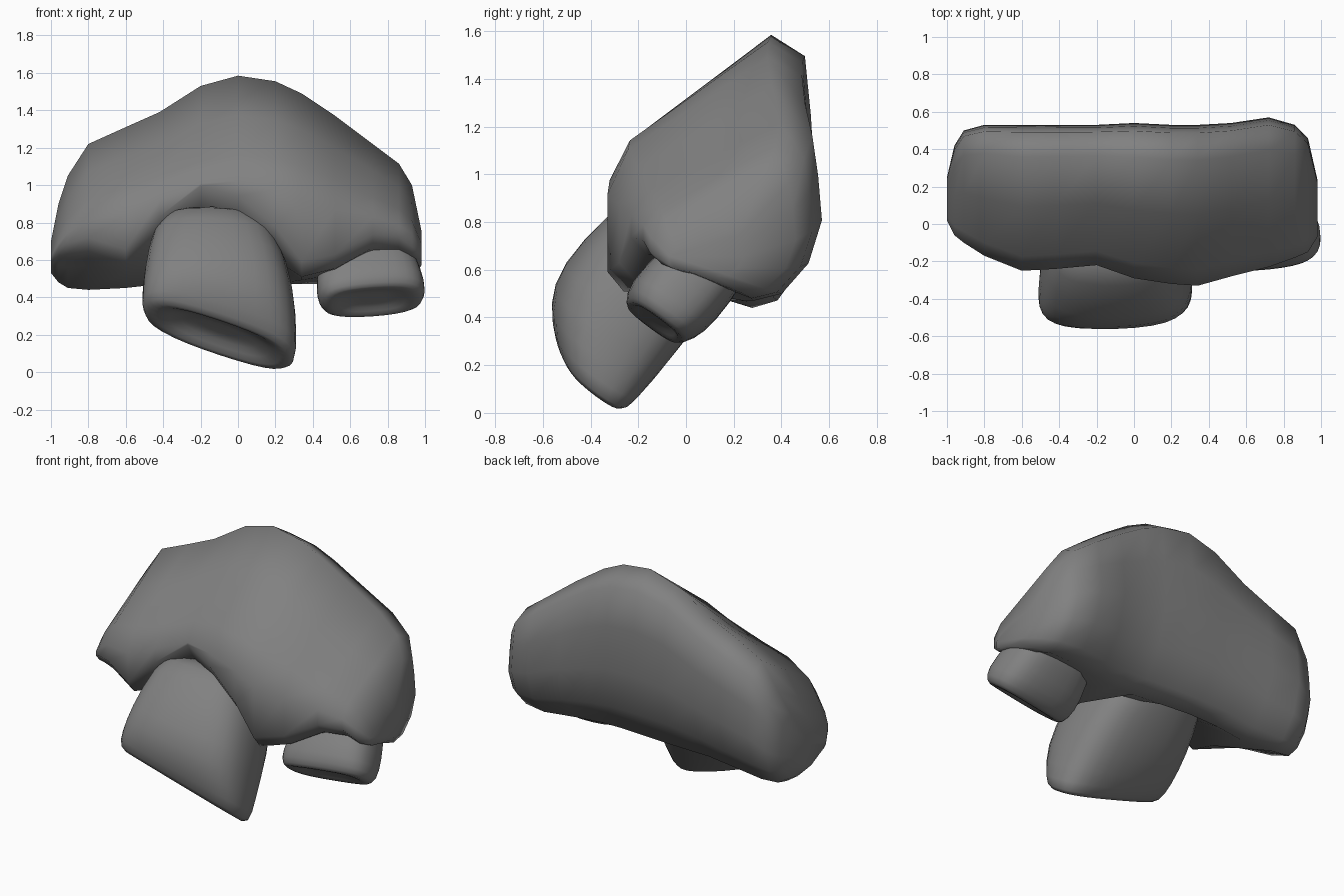
import bpy, math
from mathutils import Vector

cube = bpy.data.objects.get("Cube")
if cube:
    bpy.data.objects.remove(cube, do_unlink=True)

grey = bpy.data.materials.new("stone_grey")
grey.use_nodes = True
colour = (0.22, 0.22, 0.22, 1)
grey.diffuse_color = colour
grey.node_tree.nodes["Principled BSDF"].inputs["Base Color"].default_value = colour


def loft(name, rings):
    """Skin a list of equal-length point rings and cap both ends."""
    n = len(rings[0])
    verts = [p for ring in rings for p in ring]
    faces = [list(range(n))[::-1], list(range(len(verts) - n, len(verts)))]
    for r in range(len(rings) - 1):
        for i in range(n):
            j = (i + 1) % n
            faces.append([r * n + i, r * n + j, (r + 1) * n + j, (r + 1) * n + i])
    mesh = bpy.data.meshes.new(name)
    mesh.from_pydata(verts, [], faces)
    mesh.materials.append(grey)
    obj = bpy.data.objects.new(name, mesh)
    bpy.context.collection.objects.link(obj)
    bpy.ops.object.select_all(action="DESELECT")
    obj.select_set(True)
    bpy.context.view_layer.objects.active = obj
    bpy.ops.object.mode_set(mode="EDIT")
    bpy.ops.mesh.select_all(action="SELECT")
    bpy.ops.mesh.normals_make_consistent(inside=False)
    bpy.ops.object.mode_set(mode="OBJECT")
    bpy.ops.object.shade_smooth()
    return obj


# Body cross-section: depth fraction, height fraction, share of the arch lift
profile = [
    (.78, 1, 0), (.95, .92, 0), (.98, .7, 0), (1, .45, 0), (.93, .21, 0),
    (.79, .04, 0), (.64, 0, 0), (.3, .01, .6), (.08, .02, .95), (0, .1, 1),
    (0, .43, .2), (.1, .62, 0), (.44, .81, 0),
]

# Body stations: x, front y, back y, bottom z, top z, arch lift
stations = [
    (-1, .02, .25, .53, .7, .06), (-.96, -.06, .42, .48, .9, .14),
    (-.91, -.1, .5, .45, 1.05, .18), (-.8, -.17, .53, .44, 1.22, .2),
    (-.6, -.25, .53, .45, 1.31, .12), (-.42, -.24, .53, .47, 1.39, .27),
    (-.2, -.22, .53, .47, 1.53, .42), (0, -.29, .54, .47, 1.585, .36),
    (.2, -.32, .53, .47, 1.555, .2), (.34, -.33, .53, .47, 1.49, .02),
    (.52, -.28, .54, .47, 1.37, .07), (.72, -.23, .57, .47, 1.22, .19),
    (.86, -.18, .53, .48, 1.115, .18), (.93, -.15, .46, .5, 1, .12),
    (.98, -.07, .24, .57, .76, .03),
]
loft("body", [
    [(x, yf + u * (yb - yf), zb + v * (zt - zb) + w * lift) for u, v, w in profile]
    for x, yf, yb, zb, zt, lift in stations
])


def peg(name, sections, dent):
    """Rounded-square peg; sections are centre, side axis, front axis."""
    def ring(c, side, front, scale=1.0, n=16):
        pts = []
        for k in range(n):
            a = 2 * math.pi * k / n
            s, f = (math.copysign(abs(t) ** .7, t) * scale
                    for t in (math.cos(a), math.sin(a)))
            pts.append(Vector(c) + Vector(side) * s + Vector(front) * f)
        return pts

    rings = [ring(*s) for s in sections]
    # Hollowed end with a soft rim
    c, side, front = sections[-1]
    inward = (Vector(sections[-2][0]) - Vector(c)).normalized()
    rings.append(ring(Vector(c) - inward * .01, side, front, .8))
    rings.append(ring(Vector(c) + inward * dent, side, front, .5))
    rings.append(ring(Vector(c) + inward * dent, side, front, .2))
    sub = loft(name, rings).modifiers.new("rounding", "SUBSURF")
    sub.levels = sub.render_levels = 1


peg("centre_peg", [
    ((-.14, .05, .8), (.26, 0, 0), (0, -.24, .13)),
    ((-.12, -.07, .7), (.35, 0, -.02), (0, -.25, .15)),
    ((-.1, -.25, .48), (.41, 0, -.05), (0, -.29, .13)),
    ((-.1, -.355, .3), (.42, .01, -.1), (0, -.22, .14)),
    ((-.1, -.4, .19), (.42, .03, -.14), (0, -.15, .11)),
], .05)
peg("left_peg", [
    ((.67, .18, .74), (.22, 0, 0), (0, -.13, .1)),
    ((.69, .03, .56), (.27, .02, .03), (0, -.15, .11)),
    ((.71, -.08, .44), (.3, .02, .02), (0, -.16, .11)),
    ((.72, -.13, .38), (.28, .03, .02), (0, -.12, .09)),
], .02)
